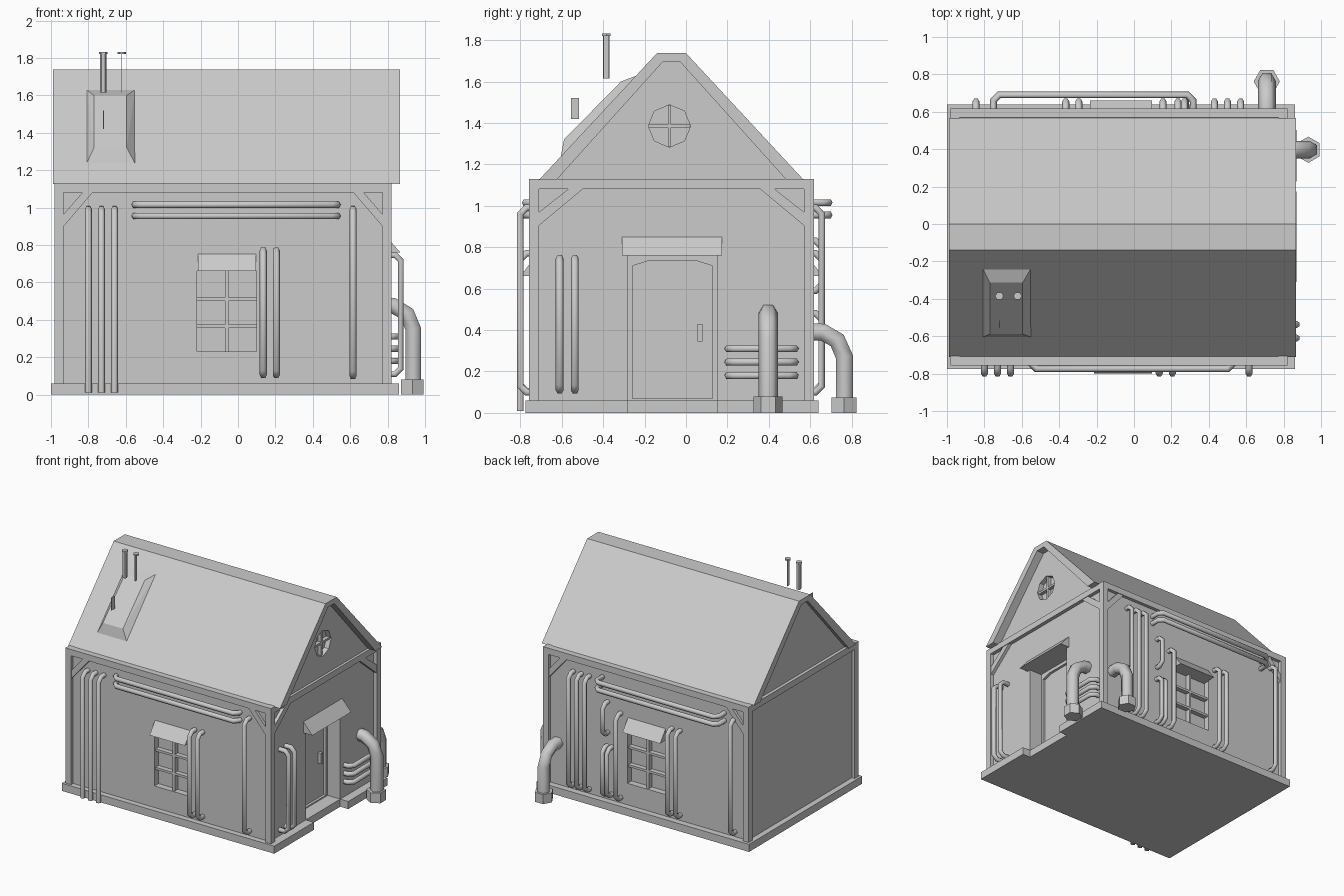
import bpy
import bmesh
from math import sin, cos, pi
from mathutils import Vector

cube = bpy.data.objects.get("Cube")
if cube:
    bpy.data.objects.remove(cube, do_unlink=True)

grey = bpy.data.materials.new("plain grey")
grey.use_nodes = True
GREY = (0.6, 0.6, 0.6, 1)
grey.diffuse_color = GREY
grey.node_tree.nodes["Principled BSDF"].inputs["Base Color"].default_value = GREY

# Wall planes and frame outer faces
FRONT, BACK, LEFT, RIGHT = -0.73, 0.59, -0.955, 0.79
FX0, FX1, FY0, FY1 = -0.98, 0.82, -0.757, 0.617
BEAM = 0.048


def finish(name, bm):
    bmesh.ops.recalc_face_normals(bm, faces=bm.faces)
    mesh = bpy.data.meshes.new(name)
    bm.to_mesh(mesh)
    bm.free()
    mesh.materials.append(grey)
    ob = bpy.data.objects.new(name, mesh)
    bpy.context.collection.objects.link(ob)
    return ob


def prism(name, pts, axis, a, b):
    """Extrude a 2D outline from a to b along an axis."""
    def at(p, t):
        return {"x": (t, p[0], p[1]), "y": (p[0], t, p[1]), "z": (p[0], p[1], t)}[axis]
    bm = bmesh.new()
    face = bm.faces.new([bm.verts.new(at(p, a)) for p in pts])
    ext = bmesh.ops.extrude_face_region(bm, geom=[face])
    shift = Vector(at((0, 0), b - a))
    for v in ext["geom"]:
        if isinstance(v, bmesh.types.BMVert):
            v.co += shift
    return finish(name, bm)


def box(name, x0, x1, y0, y1, z0, z1):
    return prism(name, [(x0, y0), (x1, y0), (x1, y1), (x0, y1)], "z", z0, z1)


def ngon(cx, cy, r, n, turn=0.0):
    return [(cx + r * cos(2 * pi * (i + turn) / n), cy + r * sin(2 * pi * (i + turn) / n)) for i in range(n)]


def cut(target, cutter):
    mod = target.modifiers.new("cut", "BOOLEAN")
    mod.operation, mod.solver, mod.object = "DIFFERENCE", "EXACT", cutter
    bpy.context.view_layer.objects.active = target
    bpy.ops.object.modifier_apply(modifier=mod.name)
    bpy.data.objects.remove(cutter, do_unlink=True)


def tubes(name, paths, radius):
    """Six-sided tubes along several straight-segment paths."""
    curve = bpy.data.curves.new(name, "CURVE")
    curve.dimensions, curve.fill_mode = "3D", "FULL"
    curve.bevel_depth, curve.bevel_resolution, curve.use_fill_caps = radius, 1, True
    for path in paths:
        spline = curve.splines.new("POLY")
        spline.points.add(len(path) - 1)
        for point, co in zip(spline.points, path):
            point.co = (*co, 1)
    ob = bpy.data.objects.new(name, curve)
    bpy.context.collection.objects.link(ob)
    curve.materials.append(grey)
    bpy.ops.object.select_all(action="DESELECT")
    ob.select_set(True)
    bpy.context.view_layer.objects.active = ob
    bpy.ops.object.convert(target="MESH")


# Base slab with a notch at the doorway
D0, D1 = -0.28, 0.15
prism("base_slab", [(-1, -0.775), (0.86, -0.775), (0.86, D0), (RIGHT, D0), (RIGHT, D1),
                    (0.86, D1), (0.86, 0.64), (-1, 0.64)], "z", 0, 0.06)

# Walls with window and door openings
walls = box("walls", LEFT, RIGHT, FRONT, BACK, 0.03, 1.12)
W0, W1, WZ0, WZ1 = -0.22, 0.1, 0.23, 0.66
cut(walls, box("front_cut", W0, W1, FRONT - 0.1, FRONT + 0.05, WZ0, WZ1))
cut(walls, box("back_cut", W0 - 0.02, W1, BACK - 0.05, BACK + 0.1, WZ0, WZ1))
cut(walls, box("door_cut", 0.66, 0.9, D0, D1, 0.06, 0.76))

# Timber frame: posts, top beams and corner braces
for x in (FX0, FX1 - BEAM):
    for y in (FY0, FY1 - BEAM):
        box("corner_post", x, x + BEAM, y, y + BEAM, 0.05, 1.13)
    box("side_beam", x, x + BEAM, FY0, FY1, 1.08, 1.13)
for y in (FY0, FY1 - BEAM):
    box("long_beam", FX0, FX1, y, y + BEAM, 1.08, 1.13)


def brace(axis, corner, s, a, b, h0, h1, v0, v1):
    prism("corner_brace", [(corner, 1.08 - v0), (corner + s * h0, 1.08),
                           (corner + s * h1, 1.08), (corner, 1.08 - v1)], axis, a, b)


for a, b in ((FY0 + 0.005, FRONT + 0.01), (BACK - 0.01, FY1 - 0.005)):
    brace("y", FX0 + BEAM, 1, a, b, 0.1, 0.155, 0.115, 0.18)
    brace("y", FX1 - BEAM, -1, a, b, 0.1, 0.155, 0.115, 0.18)
brace("x", FY0 + BEAM, 1, RIGHT - 0.01, FX1 - 0.005, 0.14, 0.21, 0.11, 0.175)
brace("x", FY1 - BEAM, -1, RIGHT - 0.01, FX1 - 0.005, 0.14, 0.21, 0.11, 0.175)

# Roof shell with a flat ridge, and the gable infill
prism("roof", [(-0.71, 1.125), (-0.14, 1.737), (0, 1.737), (0.568, 1.125), (0.485, 1.125),
               (-0.03, 1.697), (-0.11, 1.697), (-0.625, 1.125)], "x", -0.99, 0.865)
gable = prism("gable", [(-0.66, 1.11), (0.52, 1.11), (-0.03, 1.71), (-0.11, 1.71)], "x", LEFT, 0.80)
RY, RZ = -0.08, 1.385
cut(gable, prism("round_cut", ngon(RY, RZ, 0.102, 8), "x", 0.76, 0.9))
box("round_window_bar", 0.75, 0.79, RY - 0.008, RY + 0.008, RZ - 0.1, RZ + 0.1)
box("round_window_bar", 0.75, 0.79, RY - 0.1, RY + 0.1, RZ - 0.008, RZ + 0.008)

# Raised hatch on the front slope
bm = bmesh.new()
for x0, x1, y, z in ((-0.81, -0.55, -0.605, 1.235), (-0.81, -0.55, -0.235, 1.63),
                     (-0.77, -0.595, -0.589, 1.32), (-0.77, -0.595, -0.314, 1.6)):
    for x in (x0, x1):
        bm.verts.new((x, y, z))
bmesh.ops.convex_hull(bm, input=bm.verts)
bmesh.ops.dissolve_limit(bm, angle_limit=0.03, verts=bm.verts, edges=bm.edges)
finish("roof_hatch", bm)

# Slim masts with caps, and a fin, standing free above the hatch
prism("mast", ngon(-0.72, -0.385, 0.018, 6), "z", 1.615, 1.83)
prism("mast_cap", ngon(-0.72, -0.385, 0.023, 6), "z", 1.82, 1.832)
box("thin_mast", -0.626, -0.622, -0.398, -0.372, 1.615, 1.82)
prism("thin_mast_cap", ngon(-0.622, -0.385, 0.023, 6), "z", 1.82, 1.832)
box("hatch_fin", -0.721, -0.717, -0.556, -0.516, 1.42, 1.52)

# Windows: glazing bars, rim and sloping canopy
for side, wall, x0 in ((-1, FRONT, W0), (1, BACK, W0 - 0.02)):
    mid = (x0 + W1) / 2
    ya, yb = sorted((wall - side * 0.055, wall - side * 0.012))
    box("window_upright", mid - 0.009, mid + 0.009, ya, yb, WZ0, WZ1)
    for z in (0.365, 0.51):
        box("window_crossbar", x0, W1, ya, yb, z - 0.009, z + 0.009)
    prism("window_canopy", [(wall - side * 0.01, 0.765), (wall + side * 0.07, 0.66),
                            (wall - side * 0.01, 0.66)], "x", x0 + 0.005, W1 - 0.005)

# Door: inner frame with clipped corners, handle and canopy
for y0, y1, s in ((D0, D0 + 0.022, 1), (D1 - 0.022, D1, -1)):
    box("door_jamb", 0.65, 0.68, y0, y1, 0.06, 0.76)
    edge = y1 if s > 0 else y0
    prism("door_clipped_corner", [(edge, 0.71), (edge + s * 0.08, 0.735), (edge, 0.735)], "x", 0.65, 0.68)
box("door_head", 0.65, 0.68, D0, D1, 0.733, 0.76)
box("door_sill", 0.65, 0.68, D0, D1, 0.055, 0.07)
box("door_handle", 0.65, 0.69, 0.055, 0.08, 0.345, 0.43)
prism("door_canopy", [(RIGHT - 0.01, 0.86), (0.868, 0.76), (RIGHT - 0.01, 0.76)], "y", -0.31, 0.175)


# Small wall pipes: each leaves the wall, runs along it and returns
def front(u, d, z):
    return (u, FRONT - d, z)


def back(u, d, z):
    return (u, BACK + d, z)


def right(u, d, z):
    return (RIGHT + d, u, z)


R, C = 0.019, 0.03


def run(place, lo, hi, fixed, depth, upright=True):
    lo, hi = lo + R, hi - R
    line = [(lo, -0.01), (lo, depth - C), (lo + C, depth), (hi - C, depth), (hi, depth - C), (hi, -0.01)]
    return [place(fixed, d, t) if upright else place(t, d, fixed) for t, d in line]


def drop(x):
    top = 1.01 - R
    return [front(x, -0.01, top), front(x, 0.07 - C, top), front(x, 0.07, top - C), front(x, 0.07, 0.01)]


tubes("front_pipes",
      [drop(x) for x in (-0.8, -0.73, -0.66)]
      + [run(front, 0.08, 1.01, 0.615, 0.07)]
      + [run(front, 0.085, 0.79, x, 0.07) for x in (0.135, 0.205)]
      + [run(front, -0.57, 0.55, z, 0.045, False) for z in (1.015, 0.955)], R)
tubes("back_pipes",
      [run(back, 0.08, 1.01, x, 0.065) for x in (-0.845, 0.43, 0.5, 0.57)]
      + [run(back, 0.085, 0.79, x, 0.065) for x in (-0.365, -0.295, 0.155)]
      + [run(back, 0.09, 0.5, x, 0.065) for x in (0.235, 0.275)]
      + [run(back, 0.57, 0.85, 0.27, 0.065)]
      + [run(back, -0.77, 0.335, z, 0.1, False) for z in (1.015, 0.955)], R)
tubes("side_pipes",
      [run(right, 0.09, 0.765, y, 0.08) for y in (-0.61, -0.537)]
      + [run(right, 0.185, 0.545, z, 0.06, False) for z in (0.31, 0.245, 0.18)], R)

# Two large bent pipes with hexagonal feet
tubes("side_outlet_pipe", [[(x, 0.397, z) for x, z in
      ((0.77, 0.48), (0.83, 0.475), (0.905, 0.43), (0.937, 0.35), (0.937, 0.02))]], 0.048)
prism("side_outlet_foot", ngon(0.932, 0.397, 0.07, 6, 0.5), "z", 0, 0.08)
tubes("back_outlet_pipe", [[(0.71, y, z) for y, z in
      ((0.57, 0.39), (0.66, 0.39), (0.73, 0.35), (0.765, 0.27), (0.765, 0.02))]], 0.048)
prism("back_outlet_foot", ngon(0.71, 0.762, 0.07, 6), "z", 0, 0.075)
